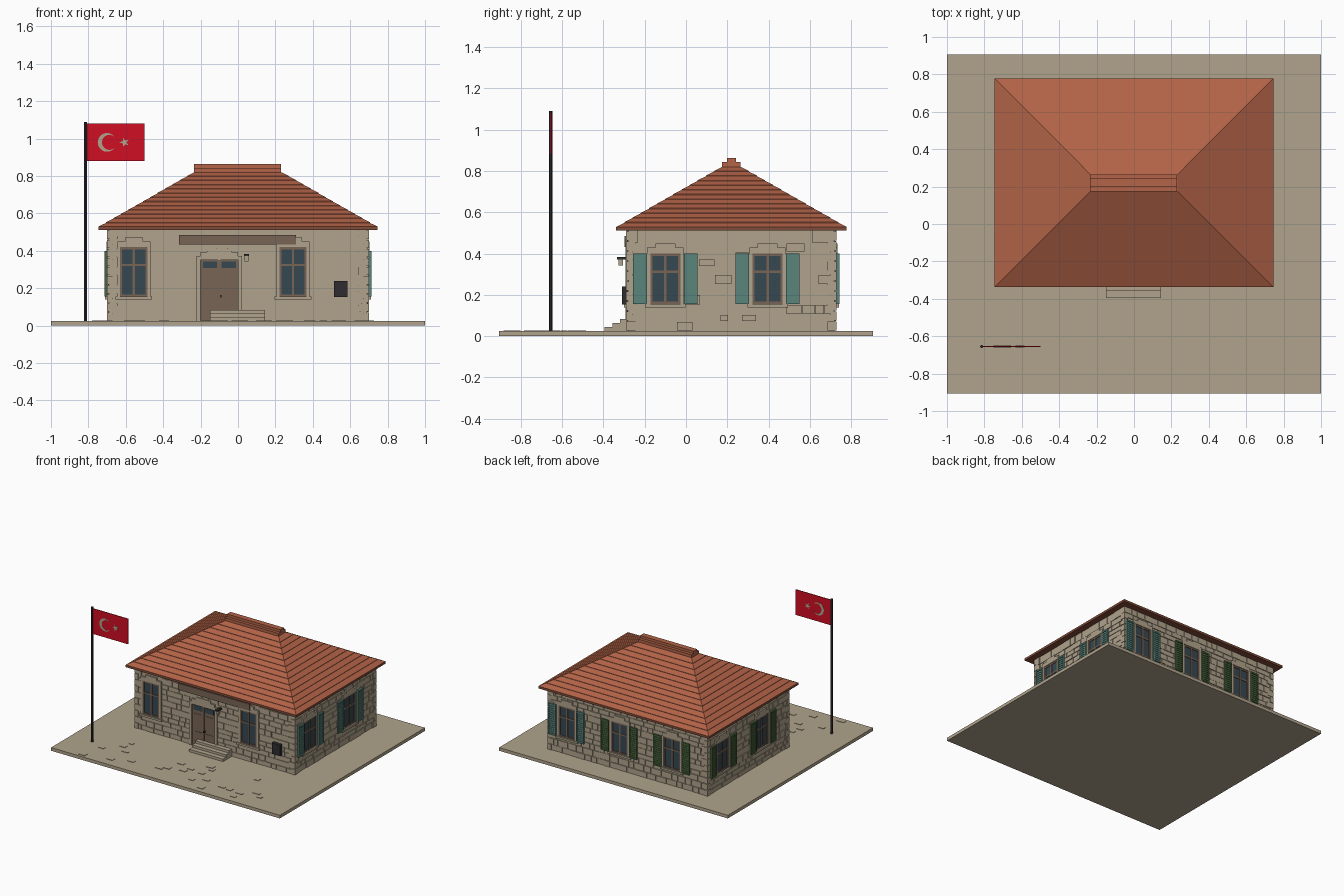
import bpy, bmesh, math, random
from mathutils import Matrix, Vector

random.seed(4)
default = bpy.data.objects.get("Cube")
if default:
    bpy.data.objects.remove(default)


def material(name, r, g, b):
    lin = [((c / 255 + 0.055) / 1.055) ** 2.4 for c in (r, g, b)] + [1]
    m = bpy.data.materials.new(name)
    m.use_nodes = True
    m.diffuse_color = lin
    node = m.node_tree.nodes["Principled BSDF"]
    node.inputs["Base Color"].default_value = lin
    node.inputs["Roughness"].default_value = 0.9
    return m


STONE = material("stone", 176, 163, 140)
TILE = material("roof tile", 178, 99, 71)
EAVE = material("eave timber", 128, 76, 56)
WOOD = material("brown wood", 121, 101, 86)
GLASS = material("window glass", 54, 72, 80)
TEAL = material("teal paint", 90, 133, 124)
GREEN = material("green paint", 74, 102, 62)
METAL = material("dark metal", 46, 44, 47)
RED = material("red cloth", 208, 14, 34)


def finish(name, bm, mat):
    bmesh.ops.recalc_face_normals(bm, faces=bm.faces)
    mesh = bpy.data.meshes.new(name)
    bm.to_mesh(mesh)
    bm.free()
    mesh.materials.append(mat)
    ob = bpy.data.objects.new(name, mesh)
    bpy.context.collection.objects.link(ob)
    return ob


def boxes(name, mat, spans):
    """One object from boxes, each given as (x0, x1, y0, y1, z0, z1)."""
    bm = bmesh.new()
    for x0, x1, y0, y1, z0, z1 in spans:
        mid = Vector((x0 + x1, y0 + y1, z0 + z1)) / 2
        size = Matrix.Diagonal((abs(x1 - x0), abs(y1 - y0), abs(z1 - z0), 1))
        bmesh.ops.create_cube(bm, size=1, matrix=Matrix.Translation(mid) @ size)
    return finish(name, bm, mat)


def plate(name, mat, points, y, depth):
    """Flat outline in x and z, thickened evenly about y."""
    bm = bmesh.new()
    face = bm.faces.new([bm.verts.new((px, y - depth / 2, pz)) for px, pz in points])
    grown = bmesh.ops.extrude_face_region(bm, geom=[face])["geom"]
    verts = [v for v in grown if isinstance(v, bmesh.types.BMVert)]
    bmesh.ops.translate(bm, verts=verts, vec=(0, depth, 0))
    return finish(name, bm, mat)


HX, Y0, Y1, BASE, TOP = 0.69, -0.28, 0.72, 0.025, 0.515
YC = (Y0 + Y1) / 2


def on_wall(wall, u0, u1, z0, z1, d0, d1):
    """Box on a wall: u runs along it, d outward from it."""
    if wall == "front":
        return (u0, u1, Y0 - d1, Y0 - d0, z0, z1)
    if wall == "back":
        return (u0, u1, Y1 + d0, Y1 + d1, z0, z1)
    if wall == "right":
        return (HX + d0, HX + d1, u0, u1, z0, z1)
    return (-HX - d1, -HX - d0, u0, u1, z0, z1)


# Ground and wall core
boxes("ground", STONE, [(-1, 1, -0.905, 0.905, 0, BASE)])
boxes("wall_core", STONE, [(-HX, HX, Y0, Y1, BASE, TOP)])

# Windows: wall -> (centre, shutter colour)
windows = {
    "front": [(-0.557, None), (0.294, None)],
    "back": [(0.53, TEAL), (0.07, GREEN), (-0.39, GREEN)],
    "right": [(-0.1, TEAL), (0.395, TEAL)],
    "left": [(0.54, GREEN), (0.045, GREEN)],
}
blocked = {w: [] for w in windows}


def window(wall, c, paint):
    name = wall + "_window"
    lo, hi, h = 0.155, (0.4 if paint else 0.42), 0.068

    def b(u0, u1, z0, z1, d0, d1):
        return on_wall(wall, c + u0, c + u1, z0, z1, d0, d1)

    boxes(name + "_glass", GLASS, [b(-h, h, lo, hi, -0.01, 0.003)])
    bar = lo + (hi - lo) * 0.64
    boxes(name + "_frame", WOOD,
          [b(s * h - 0.006, s * h + 0.006, lo, hi, 0, 0.009) for s in (-1, 0, 1)]
          + [b(-h, h, z - 0.006, z + 0.006, 0, 0.008) for z in (lo + 0.006, bar, hi - 0.006)])
    # Stone surround, sill and stepped head
    boxes(name + "_surround", STONE,
          [b(s * (h + 0.013) - 0.008, s * (h + 0.013) + 0.008, lo, hi, 0, 0.013) for s in (-1, 1)]
          + [b(-h - 0.03, h + 0.03, lo - 0.015, lo, 0, 0.02),
             b(-h - 0.02, h + 0.02, hi, hi + 0.03, 0, 0.013),
             b(-h + 0.02, h - 0.02, hi + 0.03, hi + 0.05, 0, 0.013)])
    blocked[wall].append((c - h - 0.022, c + h + 0.022, lo - 0.015, hi + 0.03))
    if not paint:
        return
    # Louvred shutters
    parts = []
    for s in (-1, 1):
        a, z = sorted((s * 0.09, s * 0.156))
        parts.append(b(a, z, lo, hi, 0.01, 0.016))
        parts += [b(u, u + 0.009, lo, hi, 0.01, 0.023) for u in (a, z - 0.009)]
        parts += [b(a, z, v, v + 0.012, 0.01, 0.023) for v in (lo, hi - 0.012)]
        step = (hi - lo - 0.03) / 13
        parts += [b(a, z, lo + 0.017 + i * step, lo + 0.026 + i * step, 0.01, 0.02)
                  for i in range(13)]
    boxes(name + "_shutters", paint, parts)


for wall, items in windows.items():
    for c, paint in items:
        window(wall, c, paint)


def front(u0, u1, z0, z1, d0, d1):
    return on_wall("front", u0, u1, z0, z1, d0, d1)


# Double door with transom lights and stone surround
D = -0.1
boxes("door_leaves", WOOD, [front(D - 0.1, D + 0.1, BASE, 0.35, -0.01, 0.004)]
      + [front(D + s * 0.05 - 0.032, D + s * 0.05 + 0.032, z0, z1, 0, 0.007)
         for s in (-1, 1) for z0, z1 in ((0.05, 0.14), (0.17, 0.28))]
      + [front(D - 0.006, D + 0.006, BASE, 0.35, 0, 0.01)])
boxes("door_transom_glass", GLASS,
      [front(D + s * 0.05 - 0.038, D + s * 0.05 + 0.038, 0.307, 0.344, 0, 0.006) for s in (-1, 1)])
boxes("door_handle", METAL, [front(D + 0.005, D + 0.013, 0.15, 0.165, 0, 0.018)])
boxes("door_surround", STONE,
      [front(D + s * 0.111 - 0.011, D + s * 0.111 + 0.011, BASE, 0.35, 0, 0.014) for s in (-1, 1)]
      + [front(D - w, D + w, z, z + 0.022, 0, 0.014)
         for w, z in ((0.122, 0.35), (0.1, 0.372), (0.065, 0.392))])
blocked["front"].append((D - 0.122, D + 0.122, BASE, 0.39))

# Entrance steps, sign board, notice box and lamp
boxes("entrance_steps", STONE,
      [front(-0.15, 0.145, BASE, 0.045 + 0.019 * i, 0, 0.115 - 0.038 * i) for i in range(3)])
boxes("sign_board", WOOD, [front(-0.315, 0.31, 0.433, 0.485, 0, 0.018)])
boxes("notice_box", METAL, [front(0.512, 0.585, 0.153, 0.24, 0, 0.03)])
boxes("lamp_bracket", METAL, [front(0.033, 0.058, 0.372, 0.384, 0, 0.055)])
boxes("lamp_shade", STONE, [front(0.035, 0.055, 0.342, 0.372, 0.025, 0.047)])

# Irregular stone courses filling the walls around the openings
for wall in windows:
    ends = (-HX, HX) if wall in ("front", "back") else (Y0, Y1)
    stones, z = [], BASE
    while z < TOP - 0.01:
        rise = random.uniform(0.034, 0.052)
        top = TOP if z + rise > TOP - 0.025 else z + rise
        u = ends[0]
        holes = sorted(o for o in blocked[wall] if o[2] < top - 0.004 and o[3] > z + 0.004)
        for a, b in [(o[0], o[1]) for o in holes] + [(ends[1], ends[1])]:
            while a - u > 0.008:
                w = random.uniform(0.04, 0.095)
                if a - u - w < 0.03:
                    w = a - u
                stones.append(on_wall(wall, u + 0.002, u + w - 0.002, z + 0.002, top - 0.002,
                                      -0.005, random.uniform(0.003, 0.008)))
                u += w
            u = max(u, b)
        z = top
    boxes(wall + "_wall_stones", STONE, stones)

# Alternating corner stones
quoins = []
for sx in (-1, 1):
    for sy in (-1, 1):
        for i in range(10):
            lx, ly = (0.055, 0.03) if i % 2 else (0.03, 0.045)
            x, y = sx * (HX + 0.01), YC + sy * ((Y1 - Y0) / 2 + 0.01)
            z = BASE + i * 0.0485
            quoins.append((x, x - sx * lx, y, y - sy * ly, z + 0.002, z + 0.046))
boxes("corner_stones", STONE, quoins)

# Hipped roof in shallow tile courses
COURSES, EAVE_Z, RIDGE_Z = 13, 0.527, 0.82
bm = bmesh.new()
rings = []
for i in range(COURSES):
    for t, lip in ((i / COURSES, 0.003), ((i + 1) / COURSES, 0)):
        hx, hy = 0.745 + (0.233 - 0.745) * t, 0.558 + (0.045 - 0.558) * t
        z = EAVE_Z + (RIDGE_Z - EAVE_Z) * t + lip
        rings.append([bm.verts.new((sx * hx, YC + sy * hy, z))
                      for sx, sy in ((-1, -1), (1, -1), (1, 1), (-1, 1))])
for low, high in zip(rings, rings[1:]):
    for k in range(4):
        n = (k + 1) % 4
        bm.faces.new((low[k], low[n], high[n], high[k]))
bm.faces.new(rings[0])
bm.faces.new(rings[-1])
finish("roof_tiles", bm, TILE)
boxes("roof_eave", EAVE, [(-0.745, 0.745, YC - 0.558, YC + 0.558, 0.512, 0.53)])
boxes("roof_ridge", TILE, [(-0.235, 0.231, YC - 0.045, YC + 0.045, 0.8, 0.843),
                           (-0.235, 0.231, YC - 0.022, YC + 0.022, 0.84, 0.863)])

# Flagpole
bm = bmesh.new()
bmesh.ops.create_cone(bm, cap_ends=True, segments=12, radius1=0.008, radius2=0.008, depth=1.065,
                      matrix=Matrix.Translation((-0.815, -0.655, BASE + 0.5325)))
pole = finish("flagpole", bm, METAL)
bpy.context.view_layer.objects.active = pole
pole.select_set(True)
bpy.ops.object.shade_smooth_by_angle()

# Flag with a crescent and star showing on both faces
FY, FZ = -0.655, 0.98
boxes("flag", RED, [(-0.807, -0.5, FY - 0.003, FY + 0.003, 0.88, 1.08)])


def arc(cx, r, a0, a1, n=28):
    angles = [a0 + (a1 - a0) * i / n for i in range(n + 1)]
    return [(cx + r * math.cos(a), FZ + r * math.sin(a)) for a in angles]


turn = 2 * math.pi
plate("flag_crescent", STONE,
      arc(-0.7, 0.05, 0.564, turn - 0.564) + arc(-0.6875, 0.04, turn - 0.731, 0.731)[1:-1], FY, 0.009)
star = [(-0.607 + r * math.cos(math.pi * i / 5 + math.pi), FZ + r * math.sin(math.pi * i / 5 + math.pi))
        for i in range(10) for r in [0.011 if i % 2 else 0.027]]
plate("flag_star", STONE, star, FY, 0.009)

# Loose paving stones in the front yard
paving = []
for i in range(26):
    x, y = random.uniform(-0.85, 0.88), random.uniform(-0.87, -0.43)
    w, d = random.uniform(0.015, 0.03), random.uniform(0.01, 0.02)
    paving.append((x - w, x + w, y - d, y + d, BASE - 0.005, BASE + 0.003))
boxes("paving_stones", STONE, paving)
